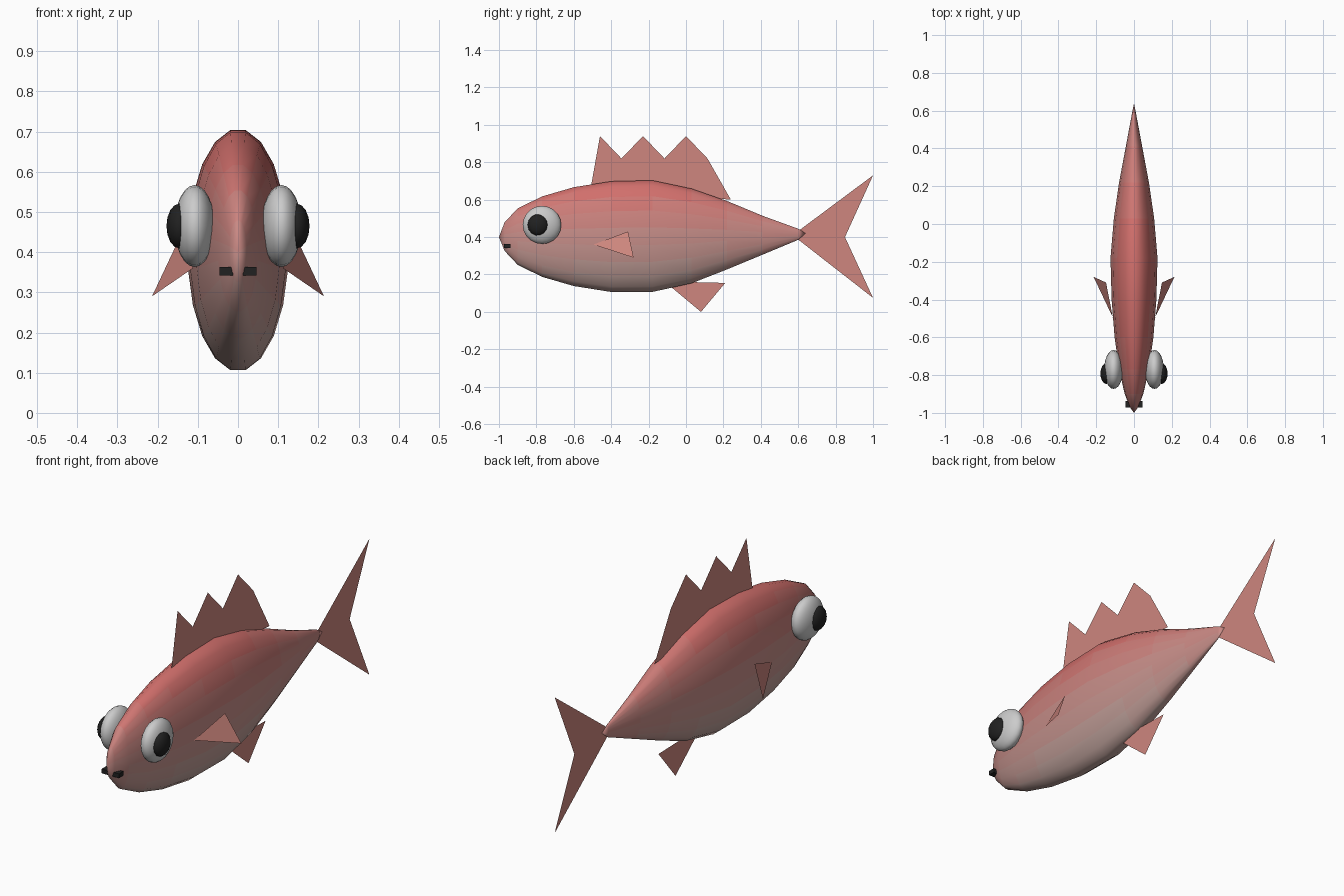
import bpy, bmesh, math
from mathutils import Vector

if "Cube" in bpy.data.objects:
    bpy.data.objects.remove(bpy.data.objects["Cube"])


def material(name, rgb):
    m = bpy.data.materials.new(name)
    m.diffuse_color = (*rgb, 1)
    m.use_nodes = True
    m.node_tree.nodes["Principled BSDF"].inputs["Base Color"].default_value = m.diffuse_color
    return m


def add_mesh(name, verts, faces, mats):
    me = bpy.data.meshes.new(name)
    me.from_pydata(verts, [], faces)
    for m in mats:
        me.materials.append(m)
    ob = bpy.data.objects.new(name, me)
    bpy.context.collection.objects.link(ob)
    return ob


def ellipsoid(name, loc, scale, segs, rings, mat, smooth=True):
    # poles point sideways, like a lens
    bpy.ops.mesh.primitive_uv_sphere_add(segments=segs, ring_count=rings, radius=1,
                                         location=loc, rotation=(0, math.pi / 2, 0))
    ob = bpy.context.object
    ob.name = name
    ob.scale = (scale[2], scale[1], scale[0])
    ob.data.materials.append(mat)
    if smooth:
        bpy.ops.object.shade_smooth()
    return ob


fin_mat = material("fin_red", (0.62, 0.24, 0.21))
white = material("eye_white", (0.75, 0.75, 0.75))
black = material("black", (0.015, 0.015, 0.015))

# Body: lofted elliptical sections (y, bottom, top, half width)
sections = [(-0.97, 0.325, 0.48, 0.022), (-0.90, 0.25, 0.555, 0.05),
            (-0.77, 0.185, 0.62, 0.08), (-0.60, 0.135, 0.67, 0.104),
            (-0.40, 0.103, 0.702, 0.12), (-0.18, 0.103, 0.707, 0.126),
            (0.03, 0.15, 0.662, 0.108), (0.22, 0.225, 0.595, 0.08),
            (0.41, 0.305, 0.515, 0.044), (0.60, 0.385, 0.445, 0.008)]
N = 20
verts, faces = [], []
for y, lo, hi, w in sections:
    for i in range(N):
        a = 2 * math.pi * (i + 0.5) / N
        verts.append((w * math.sin(a), y, (lo + hi) / 2 + (hi - lo) / 2 * math.cos(a)))
for s in range(len(sections) - 1):
    for i in range(N):
        j = (i + 1) % N
        faces.append((s * N + i, s * N + j, s * N + N + j, s * N + N + i))
nose, end = len(verts), len(verts) + 1
verts += [(0, -1.0, 0.40), (0, 0.64, 0.42)]
last = (len(sections) - 1) * N
for i in range(N):
    j = (i + 1) % N
    faces += [(nose, j, i), (end, last + i, last + j)]

# Back-to-belly colour fade, in bands
top, belly, BANDS = (0.64, 0.16, 0.15), (0.52, 0.36, 0.33), 10
shades = [material(f"body_{k}", [t + (b - t) * k / (BANDS - 1) for t, b in zip(top, belly)])
          for k in range(BANDS)]
body = add_mesh("body", verts, faces, shades)
for p in body.data.polygons:
    p.use_smooth = True
    t = (0.68 - p.center.z) / 0.54
    p.material_index = max(0, min(BANDS - 1, int(t * BANDS)))
bm = bmesh.new()
bm.from_mesh(body.data)
bmesh.ops.recalc_face_normals(bm, faces=bm.faces)
bm.to_mesh(body.data)
bm.free()

# Flat fins on the centre plane, outlines as (y, z)
fins = {
    "dorsal_fin": [(-0.51, 0.66), (-0.46, 0.94), (-0.345, 0.82), (-0.23, 0.94), (-0.115, 0.82),
                   (0.0, 0.94), (0.115, 0.82), (0.24, 0.60), (0.0, 0.62), (-0.25, 0.66)],
    "tail_fin": [(0.57, 0.41), (1.0, 0.73), (0.85, 0.40), (1.0, 0.075)],
    "belly_fin": [(-0.10, 0.15), (0.08, 0.0), (0.21, 0.155), (0.0, 0.16)],
}
for name, outline in fins.items():
    add_mesh(name, [(0, y, z) for y, z in outline], [tuple(range(len(outline)))], [fin_mat])

# Paired parts
for side, sx in (("right", 1), ("left", -1)):
    fin = [(sx * 0.112, -0.495, 0.36), (sx * 0.148, -0.31, 0.43), (sx * 0.214, -0.28, 0.29)]
    add_mesh(f"side_fin_{side}", fin, [(0, 2, 1) if sx > 0 else (0, 1, 2)], [fin_mat])
    ellipsoid(f"eye_{side}", (sx * 0.108, -0.77, 0.465), (0.05, 0.103, 0.102), 20, 12, white)
    ellipsoid(f"pupil_{side}", (sx * 0.146, -0.792, 0.465), (0.032, 0.055, 0.057), 14, 8, black)
    # Nostril
    bpy.ops.mesh.primitive_cube_add(size=1, location=(sx * 0.029, -0.955, 0.352))
    ob = bpy.context.object
    ob.name = f"nostril_{side}"
    ob.scale = (0.034, 0.034, 0.021)
    ob.data.materials.append(black)
